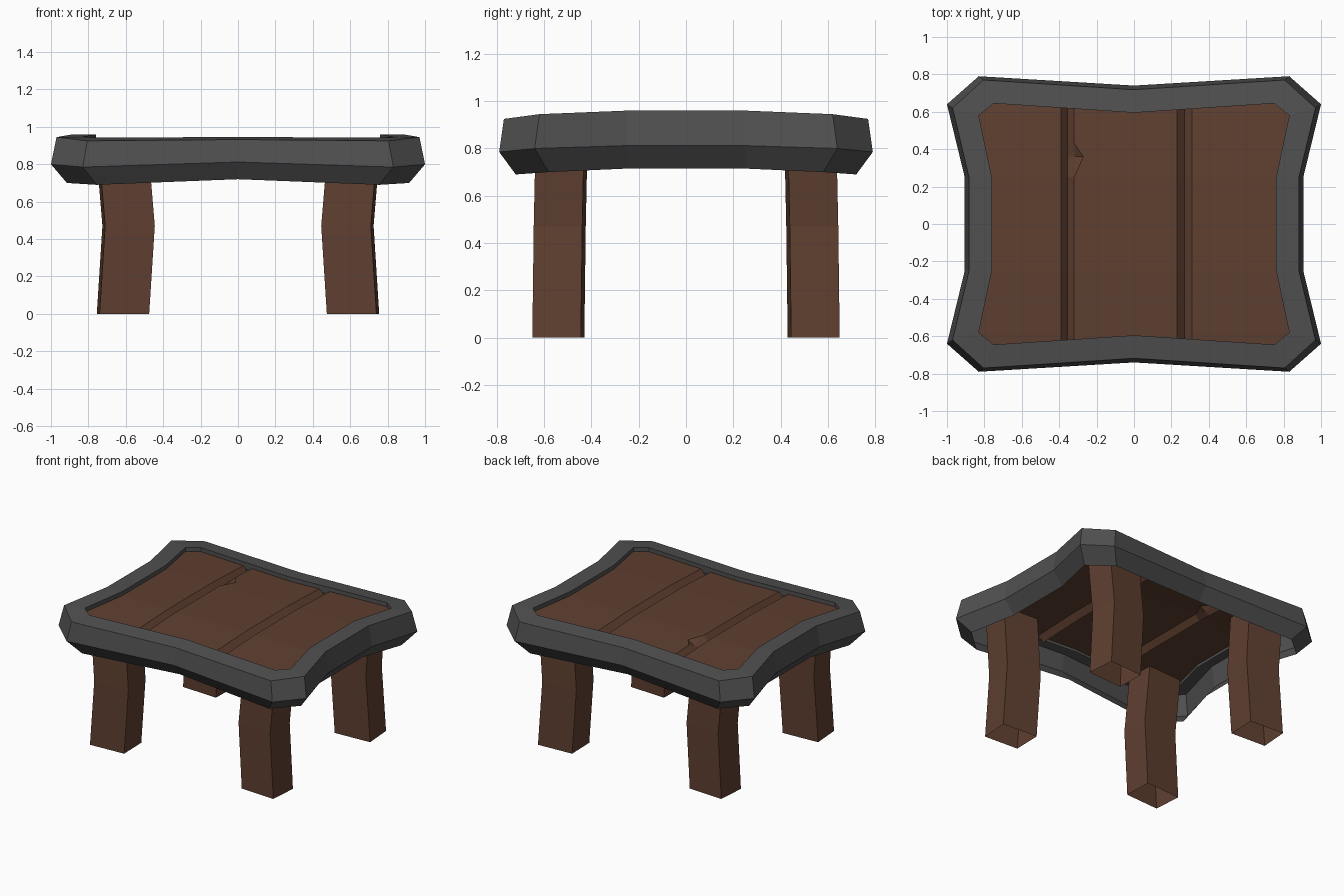
import bpy, bmesh

if "Cube" in bpy.data.objects:
    bpy.data.objects.remove(bpy.data.objects["Cube"])


def material(name, color):
    m = bpy.data.materials.new(name)
    m.diffuse_color = (*color, 1)
    m.use_nodes = True
    m.node_tree.nodes["Principled BSDF"].inputs["Base Color"].default_value = m.diffuse_color
    return m


WOOD = material("brown wood", (0.115, 0.050, 0.030))
STONE = material("dark grey frame", (0.080, 0.080, 0.080))


def make(name, verts, faces, mat):
    me = bpy.data.meshes.new(name)
    me.from_pydata(verts, [], faces)
    me.materials.append(mat)
    ob = bpy.data.objects.new(name, me)
    bpy.context.collection.objects.link(ob)
    return ob


def lerp_table(t, table):
    if t <= table[0][0]:
        return table[0][1]
    for (a, u), (b, v) in zip(table, table[1:]):
        if t <= b:
            return u + (v - u) * (t - a) / (b - a)
    return table[-1][1]


def top_z(y):
    # the table top bows down towards front and back
    return lerp_table(abs(y), [(0.25, 0.96), (0.62, 0.945), (0.77, 0.925)])


# Frame: open cross-sections (bottom, widest, outer top, inner top, inner lip)
def section(bottom, wide, outer, inner):
    return [bottom, wide, (*outer, top_z(outer[1])), (*inner, top_z(inner[1])),
            (*inner, top_z(inner[1]) - 0.05)]


A = section((0, 0.67, 0.72), (0, 0.74, 0.812), (0, 0.718), (0, 0.595))
B = section((0.755, 0.72, 0.69), (0.83, 0.79, 0.785), (0.805, 0.77), (0.75, 0.645))
C = section((0.915, 0.58, 0.70), (1.0, 0.64, 0.80), (0.97, 0.62), (0.83, 0.58))
D = section((0.83, 0.25, 0.715), (0.905, 0.25, 0.812), (0.882, 0.25), (0.76, 0.25))


def flip(s, sx, sy):
    return [(x * sx, y * sy, z) for x, y, z in s]


ring = [A] + [B, C, D] + [flip(s, 1, -1) for s in (D, C, B, A)]
ring += [flip(s, -1, -1) for s in (B, C, D)] + [flip(s, -1, 1) for s in (D, C, B)]
n, k = len(ring), len(A)
faces = []
for i in range(n):
    j = (i + 1) % n
    for s in range(k - 1):
        faces.append((i * k + s, i * k + s + 1, j * k + s + 1, j * k + s))
make("table_frame", [p for s in ring for p in s], faces, STONE)

# Plank top: a sheet with two V grooves and a small chip beside one of them
cols = [None, -0.39, -0.355, -0.32, -0.27, 0, 0.23, 0.27, 0.31, None]
rows = [-0.645, -0.58, -0.25, 0.25, 0.36, 0.43, 0.58, 0.645]
GROOVES, CHIP_COL, CHIP_ROW = (2, 7), 3, 4
verts, faces = [], []
for r, ry in enumerate(rows):
    for c, cx in enumerate(cols):
        x, y = cx, ry
        if x is None:
            x = lerp_table(abs(ry), [(0.25, 0.76), (0.58, 0.83), (0.645, 0.75)])
            x = -x if c == 0 else x
        if r in (0, len(rows) - 1):
            y = (0.595 + 0.05 * min(1, abs(x) / 0.75)) * (1 if ry > 0 else -1)
        z = top_z(y) - 0.03
        if c in GROOVES:
            z -= 0.04
        if (c, r) == (CHIP_COL, CHIP_ROW):
            x, z = -0.315, z - 0.03
        verts.append((x, y, z))
w = len(cols)
for r in range(len(rows) - 1):
    for c in range(w - 1):
        a, b, d, e = r * w + c, r * w + c + 1, (r + 1) * w + c + 1, (r + 1) * w + c
        if c == CHIP_COL and r == CHIP_ROW - 1:
            faces += [(a, b, d), (a, d, e)]
        elif c == CHIP_COL and r == CHIP_ROW:
            faces += [(a, b, e), (b, d, e)]
        else:
            faces.append((a, b, d, e))
make("plank_top", verts, faces, WOOD)

# Legs: slightly turned, kinked in the middle, open at the foot
FOOT = [(0.74, -0.65), (0.755, -0.445), (0.48, -0.43), (0.475, -0.635)]
LEVELS = [(0.0, 0, 0), (0.47, -0.03, 0.006), (0.89, 0.005, 0.015)]
for sx, side in ((1, "right"), (-1, "left")):
    for sy, end in ((1, "front"), (-1, "back")):
        verts = [((x + dx) * sx, (y + dy) * sy, z) for z, dx, dy in LEVELS for x, y in FOOT]
        faces = [(l * 4 + i, l * 4 + (i + 1) % 4, l * 4 + 4 + (i + 1) % 4, l * 4 + 4 + i)
                 for l in range(2) for i in range(4)] + [(8, 9, 10, 11)]
        if sx * sy < 0:
            faces = [f[::-1] for f in faces]
        make(f"{end}_{side}_leg", verts, faces, WOOD)
